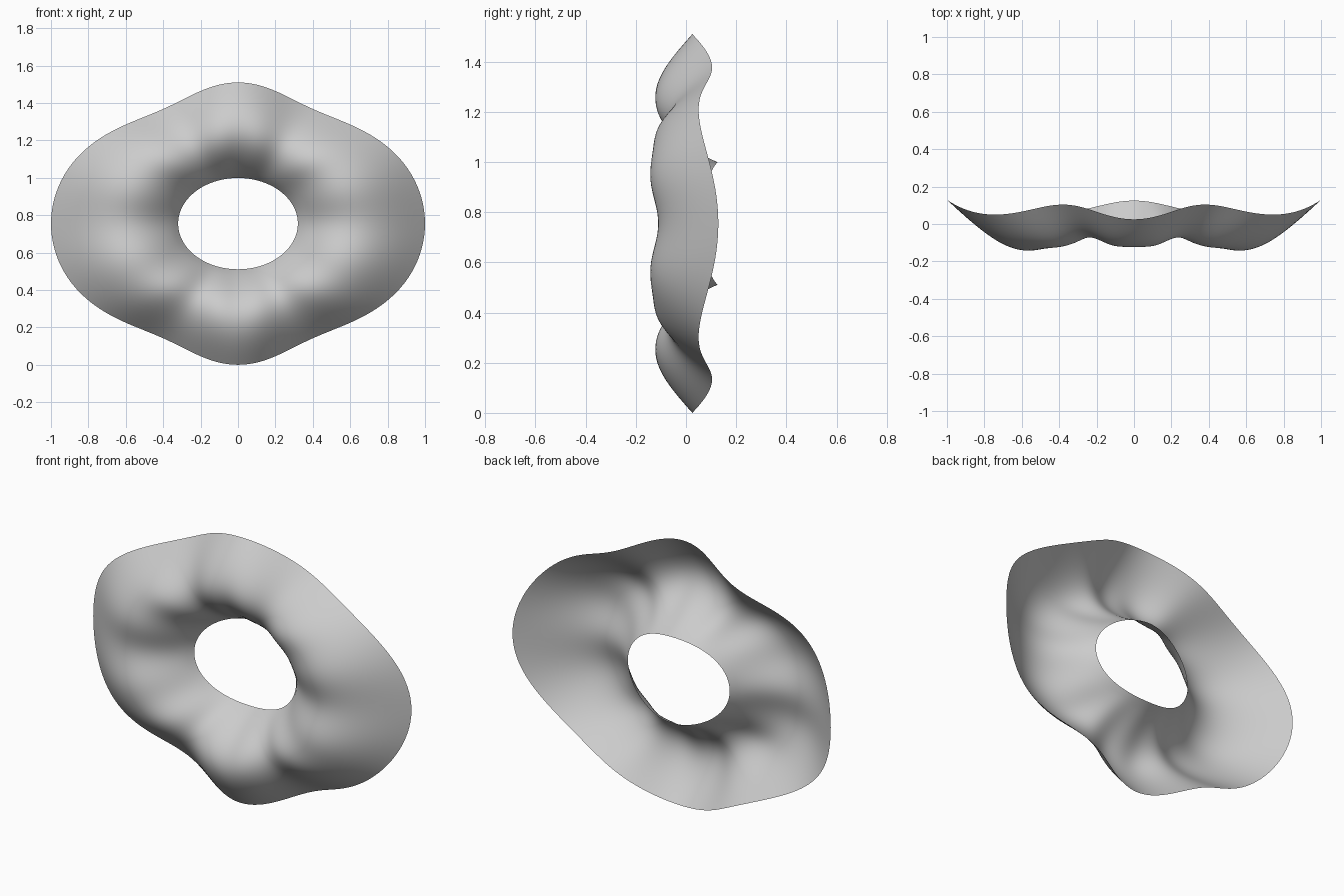
import bpy, bmesh
from math import sin, cos, pi, sqrt

if "Cube" in bpy.data.objects:
    bpy.data.objects.remove(bpy.data.objects["Cube"])

N_AROUND, N_ACROSS = 180, 28
CENTRE_Z = 0.755


def wave(a, c0, c2=0.0, c4=0.0, c6=0.0, c12=0.0):
    return (c0 + c2 * cos(2 * a) + c4 * cos(4 * a)
            + c6 * cos(6 * a) + c12 * cos(12 * a))


def sheet_point(a, t):
    # t runs from the oval hole (0) to the wavy outer rim (1)
    r_in = 1 / sqrt((cos(a) / 0.32) ** 2 + (sin(a) / 0.244) ** 2)
    r_out = wave(a, 0.828, 0.1325, 0.0493, -0.010)
    y_in = wave(a, 0.095, -0.03)
    y_out = wave(a, 0.077, 0.017, 0.0, 0.035)
    # broad lobes with narrow valleys between them
    depth = wave(a, 0.200, 0.0085, 0.0085, -0.006, -0.007)
    r = r_in + (r_out - r_in) * t
    y = y_in + (y_out - y_in) * t - depth * sin(pi * t ** 0.88)
    return (r * cos(a), y, CENTRE_Z + r * sin(a))


# ruffled ring: one open sheet bulging to the front
bm = bmesh.new()
rings = [[bm.verts.new(sheet_point(2 * pi * i / N_AROUND, j / N_ACROSS))
          for j in range(N_ACROSS + 1)] for i in range(N_AROUND)]
for i in range(N_AROUND):
    p, q = rings[i], rings[(i + 1) % N_AROUND]
    for j in range(N_ACROSS):
        f = bm.faces.new((p[j], p[j + 1], q[j + 1], q[j]))
        f.smooth = True
mesh = bpy.data.meshes.new("ruffled_ring")
bm.to_mesh(mesh)
bm.free()
ring = bpy.data.objects.new("ruffled_ring", mesh)
bpy.context.collection.objects.link(ring)
